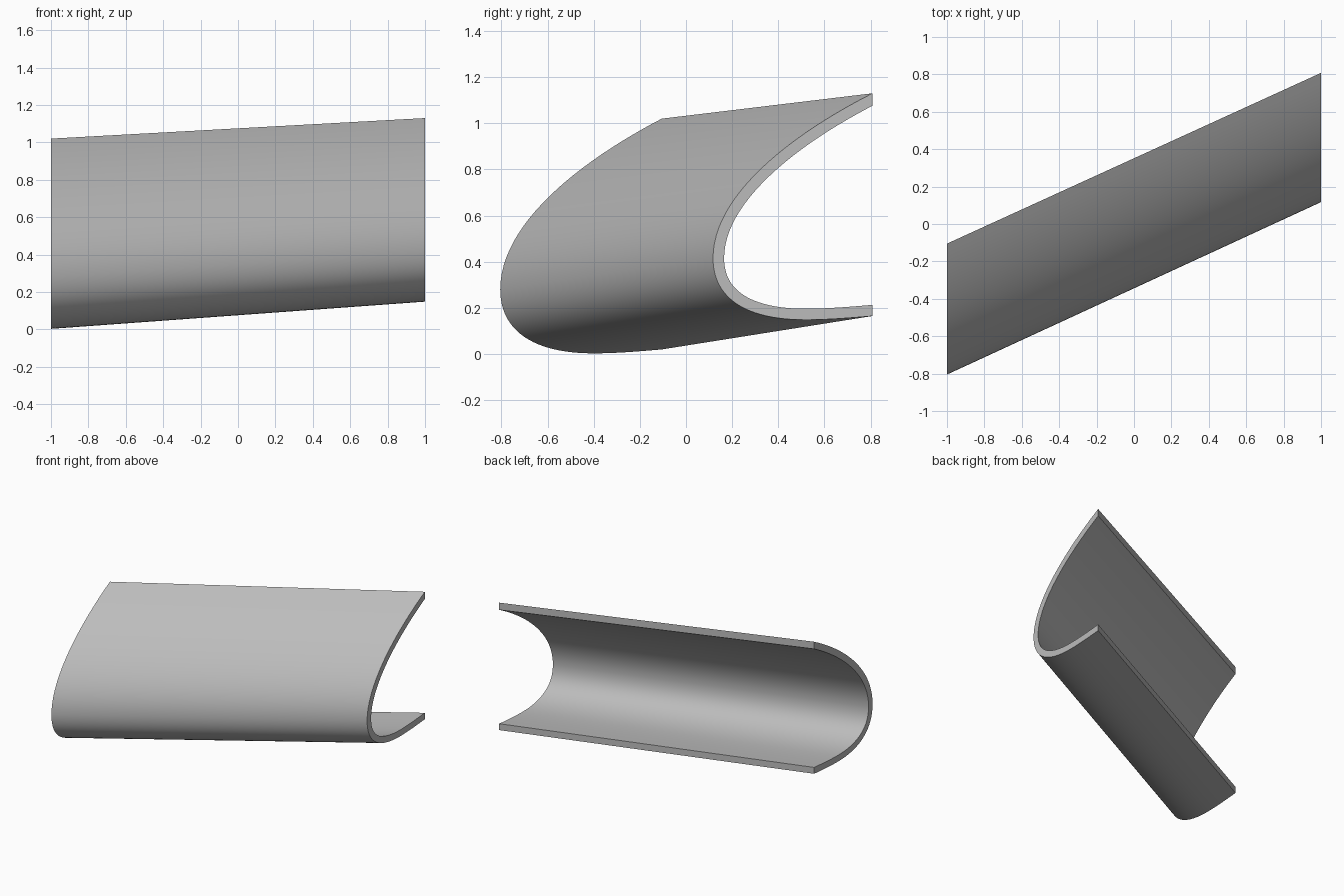
import bpy, bmesh, math
from mathutils import Vector
from mathutils.geometry import interpolate_bezier

if "Cube" in bpy.data.objects:
    bpy.data.objects.remove(bpy.data.objects["Cube"])

THICK = 0.048

# Outer profile of the open channel in (y, z), from top lip to bottom lip
ARCS = [
    ((-0.105, 1.02), (-0.47, 0.83), (-0.805, 0.56), (-0.805, 0.28)),
    ((-0.805, 0.28), (-0.805, 0.10), (-0.66, 0.003), (-0.40, 0.003)),
    ((-0.40, 0.003), (-0.30, 0.003), (-0.20, 0.012), (-0.105, 0.02)),
]
profile = []
for arc in ARCS:
    pts = interpolate_bezier(*[Vector((y, z, 0)) for y, z in arc], 25)
    profile += [p.to_2d() for p in pts][1 if profile else 0:]


def far_end(p):
    """Profile point carried to the slightly smaller, shifted far end."""
    return Vector((0.808 + 0.987 * (p.x + 0.105), 0.1455 + 0.965 * p.y))


def inset(outer):
    """Inner wall at constant thickness, with the lips cut upright."""
    last = len(outer) - 1
    inner = []
    for i, p in enumerate(outer):
        t = (outer[min(i + 1, last)] - outer[max(i - 1, 0)]).normalized()
        n = Vector((-t.y, t.x))
        if i in (0, last):
            n = Vector((0, 1 / n.y))
        inner.append(p + n * THICK)
    return inner


bm = bmesh.new()


def row(x, pts):
    return [bm.verts.new((x, p.x, p.y)) for p in pts]


# Four rails of points: outer and inner wall at each end
far = [far_end(p) for p in profile]
out_a, in_a = row(-1, profile), row(-1, inset(profile))
out_b, in_b = row(1, far), row(1, inset(far))

# Walls and end rims
for a, b in ((out_a, out_b), (out_b, in_b), (in_b, in_a), (in_a, out_a)):
    for i in range(len(a) - 1):
        bm.faces.new((a[i], a[i + 1], b[i + 1], b[i]))
# Long flat lips
for i in (0, -1):
    bm.faces.new((out_a[i], out_b[i], in_b[i], in_a[i]))
bmesh.ops.recalc_face_normals(bm, faces=bm.faces)

mesh = bpy.data.meshes.new("curved_channel")
bm.to_mesh(mesh)
bm.free()
channel = bpy.data.objects.new("curved_channel", mesh)
bpy.context.collection.objects.link(channel)

# Plain grey
grey = bpy.data.materials.new("plain_grey")
grey.use_nodes = True
colour = (0.5, 0.5, 0.5, 1)
grey.diffuse_color = colour
grey.node_tree.nodes["Principled BSDF"].inputs["Base Color"].default_value = colour
mesh.materials.append(grey)

# Smooth walls, sharp rims
bpy.ops.object.select_all(action='DESELECT')
channel.select_set(True)
bpy.context.view_layer.objects.active = channel
bpy.ops.object.shade_smooth_by_angle(angle=math.radians(30))
